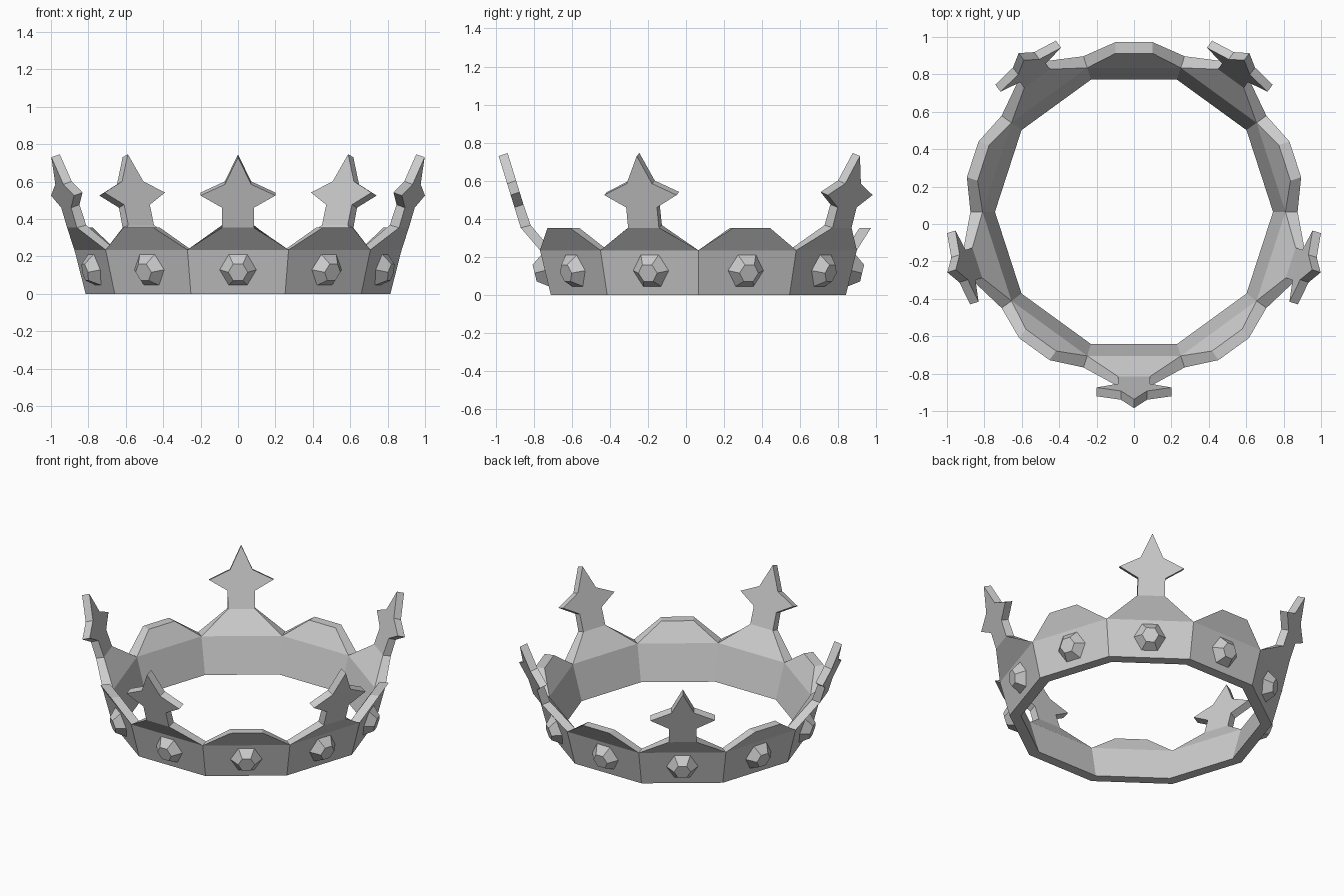
import bpy, bmesh, math
from mathutils import Matrix, Vector

cube = bpy.data.objects.get("Cube")
if cube:
    bpy.data.objects.remove(cube, do_unlink=True)

SIDES = 10
CENTRE_Y = 0.065
TAN = math.tan(math.pi / SIDES)

grey = bpy.data.materials.new("plain grey")
grey.use_nodes = True
grey.diffuse_color = (0.6, 0.6, 0.6, 1)
grey.node_tree.nodes["Principled BSDF"].inputs["Base Color"].default_value = (0.6, 0.6, 0.6, 1)

# Rows of the wall: (outer distance, height, inner thickness, inner rise)
BOTTOM = (0.775, 0.0, 0.068, 0.0)
VALLEY = (0.832, 0.235, 0.062, 0.0)
BUMP = (0.907, 0.353, 0.060, 0.0)
NECK = (0.933, 0.353, 0.052, 0.014)


def star_row(z):
    return (NECK[0] + 0.308 * (z - NECK[1]), z, 0.047, 0.016)


def add_mesh(name, bm):
    bmesh.ops.recalc_face_normals(bm, faces=bm.faces)
    mesh = bpy.data.meshes.new(name)
    bm.to_mesh(mesh)
    bm.free()
    mesh.materials.append(grey)
    obj = bpy.data.objects.new(name, mesh)
    bpy.context.collection.objects.link(obj)
    return obj


def add_plate(bm, angle, points):
    """Thick plate without its rim; each point is (row, u), u = +-1 with corner flag."""
    out = Vector((math.cos(angle), math.sin(angle), 0))
    along = Vector((-out.y, out.x, 0))
    layers = []
    for inner in (False, True):
        verts = []
        for (r, z, thick, rise), u, corner in points:
            if inner:
                r, z = r - thick, z + rise
            width = u * r * TAN if corner else u
            p = out * r + along * width
            verts.append(bm.verts.new((p.x, p.y + CENTRE_Y, z)))
        layers.append(verts)
    bm.faces.new(layers[0])
    bm.faces.new(reversed(layers[1]))
    return layers


# Half outline of the pointed star, from its neck to just below its tip
STAR = [(0.085, 0.353), (0.085, 0.46), (0.2, 0.525), (0.07, 0.585)]

# Ten-sided band with alternating stars and blunt bumps
bm = bmesh.new()
for k in range(SIDES):
    angle = -math.pi / 2 + k * math.tau / SIDES
    has_star = k % 2 == 0
    top, half = (NECK, 0.085) if has_star else (BUMP, 0.10)

    outer, inner = add_plate(bm, angle, [(BOTTOM, -1, True), (BOTTOM, 1, True),
                                         (VALLEY, 1, True), (VALLEY, -1, True)])
    bm.faces.new((outer[1], outer[0], inner[0], inner[1]))

    outer, inner = add_plate(bm, angle, [(VALLEY, -1, True), (VALLEY, 1, True),
                                         (top, half, False), (top, -half, False)])
    rims = [(1, 2), (3, 0)] if has_star else [(1, 2), (2, 3), (3, 0)]
    for a, b in rims:
        bm.faces.new((outer[b], outer[a], inner[a], inner[b]))

    if has_star:
        points = [(NECK if z == NECK[1] else star_row(z), u, False) for u, z in STAR]
        mirrored = [(row, -u, False) for row, u, _ in reversed(points)]
        outer, inner = add_plate(bm, angle, points + [(star_row(0.73), 0, False)] + mirrored)
        for a in range(len(outer) - 1):
            b = a + 1
            bm.faces.new((outer[b], outer[a], inner[a], inner[b]))

bmesh.ops.remove_doubles(bm, verts=bm.verts, dist=0.0005)
add_mesh("crown_band", bm)

# Faceted six-sided gem on the middle of every side
lean = math.atan2(VALLEY[0] - BOTTOM[0], VALLEY[1])
for k in range(SIDES):
    angle = -math.pi / 2 + k * math.tau / SIDES
    bm = bmesh.new()
    bmesh.ops.create_cone(bm, cap_ends=True, segments=6, radius1=0.1, radius2=0.052,
                          depth=0.058, matrix=Matrix.Rotation(math.pi / 2, 4, "Z"))
    place = (Matrix.Translation((0, CENTRE_Y, 0)) @ Matrix.Rotation(angle, 4, "Z")
             @ Matrix.Translation((0.832, 0, 0.122))
             @ Matrix.Rotation(math.pi / 2 + lean, 4, "Y"))
    # Keep two gem corners pointing sideways
    widest = max(bm.verts, key=lambda v: abs(v.co.y))
    turn = math.pi / 2 - math.atan2(widest.co.y, widest.co.x)
    bmesh.ops.transform(bm, matrix=place @ Matrix.Rotation(turn, 4, "Z"), verts=bm.verts)
    add_mesh("gem_%02d" % (k + 1), bm)
